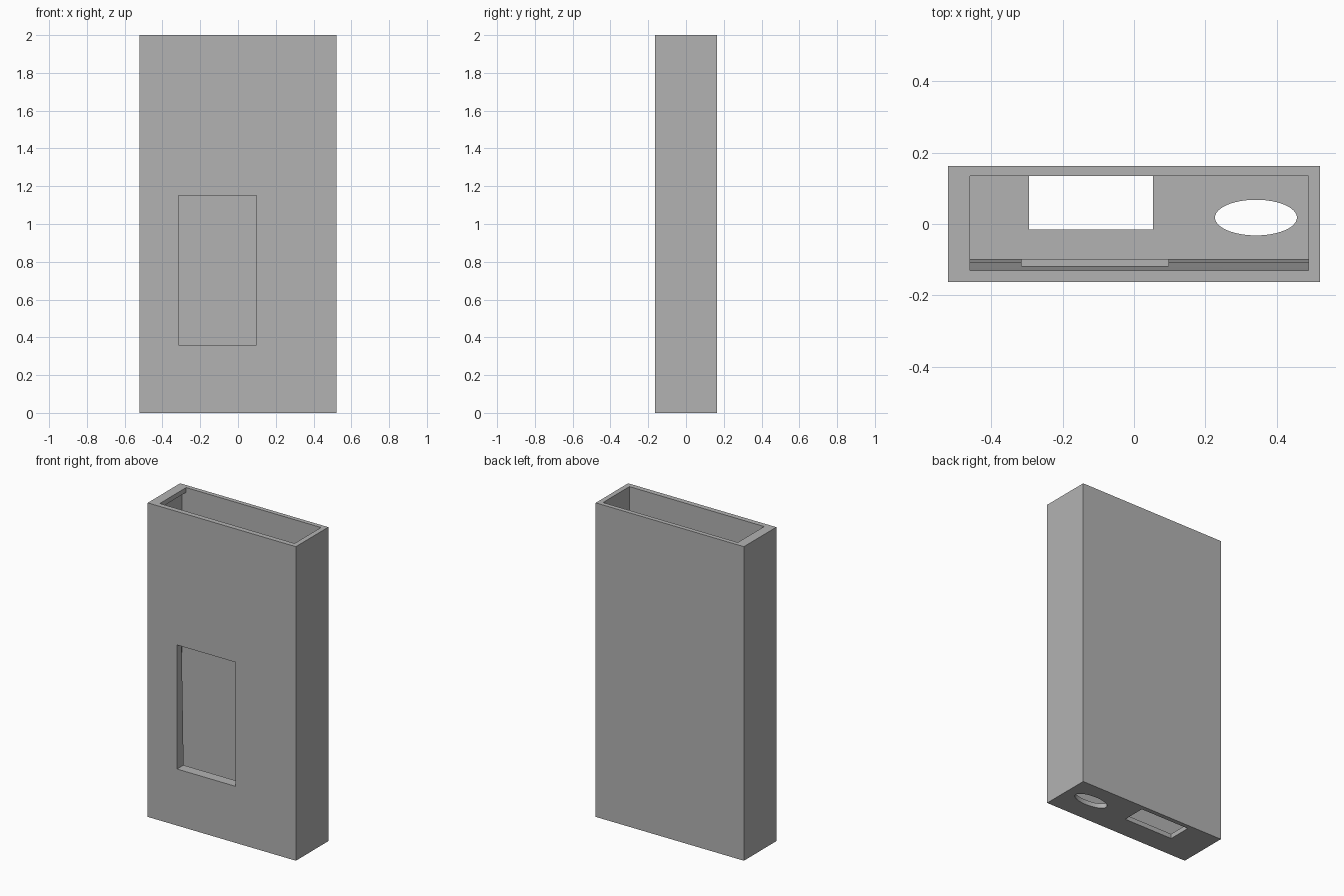
import bpy, bmesh, math
from mathutils import Vector

old = bpy.data.objects.get("Cube")
if old:
    bpy.data.objects.remove(old, do_unlink=True)

grey = bpy.data.materials.new("plain grey")
grey.use_nodes = True
colour = (0.45, 0.45, 0.45, 1)
grey.diffuse_color = colour
grey.node_tree.nodes["Principled BSDF"].inputs["Base Color"].default_value = colour


def prism(name, outline, sweep):
    """Extrude a flat outline along the sweep vector."""
    bm = bmesh.new()
    face = bm.faces.new([bm.verts.new(p) for p in outline])
    result = bmesh.ops.extrude_face_region(bm, geom=[face])
    moved = [g for g in result["geom"] if isinstance(g, bmesh.types.BMVert)]
    bmesh.ops.translate(bm, verts=moved, vec=Vector(sweep))
    bmesh.ops.recalc_face_normals(bm, faces=bm.faces)
    mesh = bpy.data.meshes.new(name)
    bm.to_mesh(mesh)
    bm.free()
    mesh.materials.append(grey)
    obj = bpy.data.objects.new(name, mesh)
    bpy.context.collection.objects.link(obj)
    return obj


def box(name, x0, x1, y0, y1, z0, z1):
    base = [(x0, y0, z0), (x1, y0, z0), (x1, y1, z0), (x0, y1, z0)]
    return prism(name, base, (0, 0, z1 - z0))


FLOOR, LIP = 0.03, 1.97
FRONT, BACK = -0.13, 0.135

case = box("case", -0.522, 0.522, -0.163, 0.163, 0, 2)

# Inner chamber, whose front wall thickens gently towards the floor
profile = [(BACK, FLOOR), (BACK, LIP), (FRONT, LIP), (FRONT, 1.65),
           (-0.118, 1.15), (-0.107, 0.75), (-0.098, 0.36), (-0.098, FLOOR)]
chamber = prism("chamber_cutter", [(-0.49, y, z) for y, z in profile], (0.98, 0, 0))

# Mouth is narrower on one side, leaving a retaining lip
mouth = box("mouth_cutter", -0.46, 0.49, FRONT, BACK, LIP - 0.1, 2.1)

# Window in the front and two openings in the floor
window = box("window_cutter", -0.315, 0.097, -0.3, 0, 0.36, 1.15)
slot = box("slot_cutter", -0.295, 0.053, -0.016, BACK - 0.0005, -0.1, 0.1)
steps = 48
ring = [(0.342 + 0.115 * math.cos(2 * math.pi * i / steps),
         0.018 + 0.05 * math.sin(2 * math.pi * i / steps), -0.1) for i in range(steps)]
oval = prism("oval_cutter", ring, (0, 0, 0.2))

bpy.ops.object.select_all(action="DESELECT")
case.select_set(True)
bpy.context.view_layer.objects.active = case
for cutter in (chamber, mouth, window, slot, oval):
    cutter.hide_render = True
    mod = case.modifiers.new(cutter.name, "BOOLEAN")
    mod.operation = "DIFFERENCE"
    mod.solver = "EXACT"
    mod.object = cutter
    bpy.ops.object.modifier_apply(modifier=mod.name)
    bpy.data.objects.remove(cutter, do_unlink=True)

bpy.ops.object.shade_smooth_by_angle(angle=math.radians(30))
